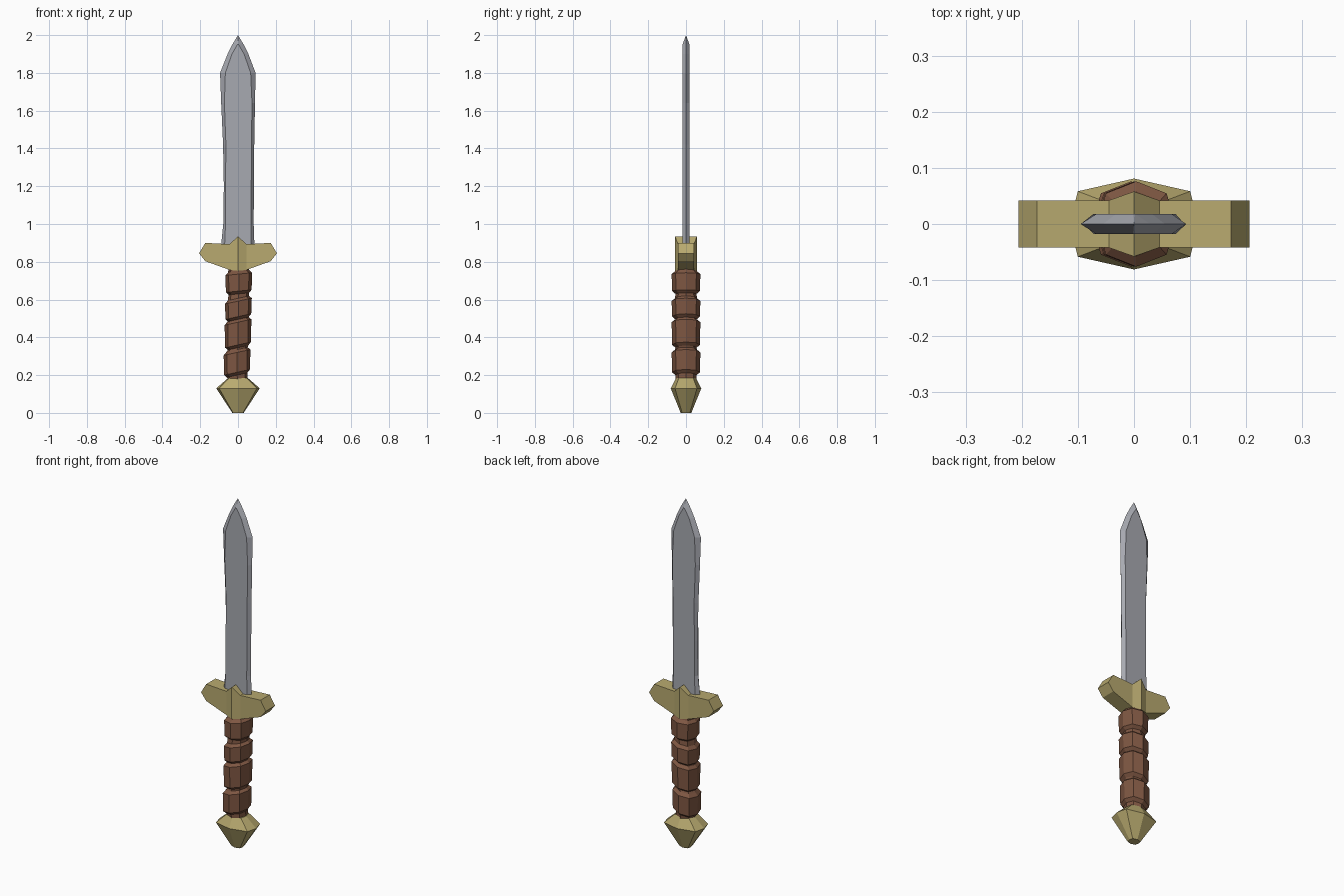
import bpy
import bmesh

cube = bpy.data.objects.get("Cube")
if cube:
    bpy.data.objects.remove(cube, do_unlink=True)


def material(name, rgb):
    mat = bpy.data.materials.new(name)
    mat.use_nodes = True
    mat.diffuse_color = (*rgb, 1)
    mat.node_tree.nodes["Principled BSDF"].inputs["Base Color"].default_value = (*rgb, 1)
    return mat


steel = material("steel", (0.39, 0.40, 0.44))
gold = material("dull gold", (0.48, 0.40, 0.16))
leather = material("brown leather", (0.21, 0.095, 0.055))


def loft(name, rings, mat):
    """Skin a stack of equal-length point rings and cap both ends."""
    bm = bmesh.new()
    loops = [[bm.verts.new(p) for p in ring] for ring in rings]
    n = len(loops[0])
    for a, b in zip(loops, loops[1:]):
        for i in range(n):
            j = (i + 1) % n
            bm.faces.new((a[i], a[j], b[j], b[i]))
    bm.faces.new(loops[0][::-1])
    bm.faces.new(loops[-1])
    bmesh.ops.remove_doubles(bm, verts=bm.verts, dist=0.0005)
    bmesh.ops.recalc_face_normals(bm, faces=bm.faces)
    mesh = bpy.data.meshes.new(name)
    bm.to_mesh(mesh)
    bm.free()
    mesh.materials.append(mat)
    obj = bpy.data.objects.new(name, mesh)
    bpy.context.collection.objects.link(obj)
    return obj


def octagon(z, rx, ry, corner_x, corner_y, tilt=0, shift=0):
    """Eight-sided ring with points on both axes, optionally slanted along x."""
    cx, cy = rx * corner_x, ry * corner_y
    pts = [(rx, 0), (cx, cy), (0, ry), (-cx, cy),
           (-rx, 0), (-cx, -cy), (0, -ry), (cx, -cy)]
    return [(x + shift, y, z + tilt * x) for x, y in pts]


# Pommel: flared stone shape
loft("pommel", [octagon(z, rx, ry, 0.87, 0.72) for z, rx, ry in
                [(0, 0.03, 0.028), (0.13, 0.115, 0.081), (0.185, 0.052, 0.052)]], gold)

# Grip: four thick leather wraps separated by slanted grooves
rings = [octagon(0.17, 0.05, 0.054, 0.75, 0.72)]
wraps = [(0.215, 0.32, -0.005), (0.36, 0.48, 0), (0.51, 0.592, 0.002), (0.645, 0.735, 0.004)]
for low, high, shift in wraps:
    tilt = 0.1 if high > 0.7 else 0.22
    for z, rx, ry in [(low - 0.015, 0.054, 0.056), (low, 0.068, 0.074),
                      (high, 0.071, 0.076), (high + 0.015, 0.056, 0.058)]:
        rings.append(octagon(z, rx, ry, 0.76, 0.72, tilt, shift))
rings.append(octagon(0.775, 0.05, 0.05, 0.75, 0.72))
loft("grip", rings, leather)

# Guard: stations along x as half depth, bottom and top, mirrored about the centre
half = [(0.206, 0.042, 0.845, 0.845), (0.173, 0.042, 0.803, 0.9), (0.045, 0.042, 0.757, 0.893)]
stations = [(-x, d, b, t) for x, d, b, t in half] + [(0, 0.058, 0.752, 0.935)] + half[::-1]
loft("guard", [[(x, -d, b), (x, d, b), (x, d, t), (x, -d, t)]
               for x, d, b, t in stations], gold)

# Blade: flat faces with bevelled, slightly worn edges: z, left, right, flat left, flat right
sections = [
    (0.86, -0.092, 0.088, -0.072, 0.07),
    (1.0, -0.078, 0.083, -0.066, 0.068),
    (1.2, -0.075, 0.084, -0.066, 0.07),
    (1.42, -0.079, 0.086, -0.064, 0.071),
    (1.64, -0.089, 0.09, -0.072, 0.074),
    (1.8, -0.095, 0.093, -0.067, 0.067),
    (1.9, -0.055, 0.055, -0.032, 0.032),
    (1.952, -0.029, 0.029, -0.002, 0.002),
]
thick = 0.018
rings = [[(l, 0, z), (fl, -thick, z), (fr, -thick, z), (r, 0, z), (fr, thick, z), (fl, thick, z)]
         for z, l, r, fl, fr in sections]
rings.append([(0, 0, 2)] * 6)


def blade():
    """Skin the blade up to its tip, where the last ring merges to a point."""
    tip = rings.pop()
    obj = loft("blade", rings, steel)
    bm = bmesh.new()
    bm.from_mesh(obj.data)
    bm.faces.ensure_lookup_table()
    cap = max(bm.faces, key=lambda f: f.calc_center_median().z)
    bmesh.ops.poke(bm, faces=[cap])
    top = [v for v in bm.verts if v.co.z > 1.95 and abs(v.co.y) < 0.001 and abs(v.co.x) < 0.001]
    for v in top:
        v.co = tip[0]
    bm.to_mesh(obj.data)
    bm.free()


blade()
